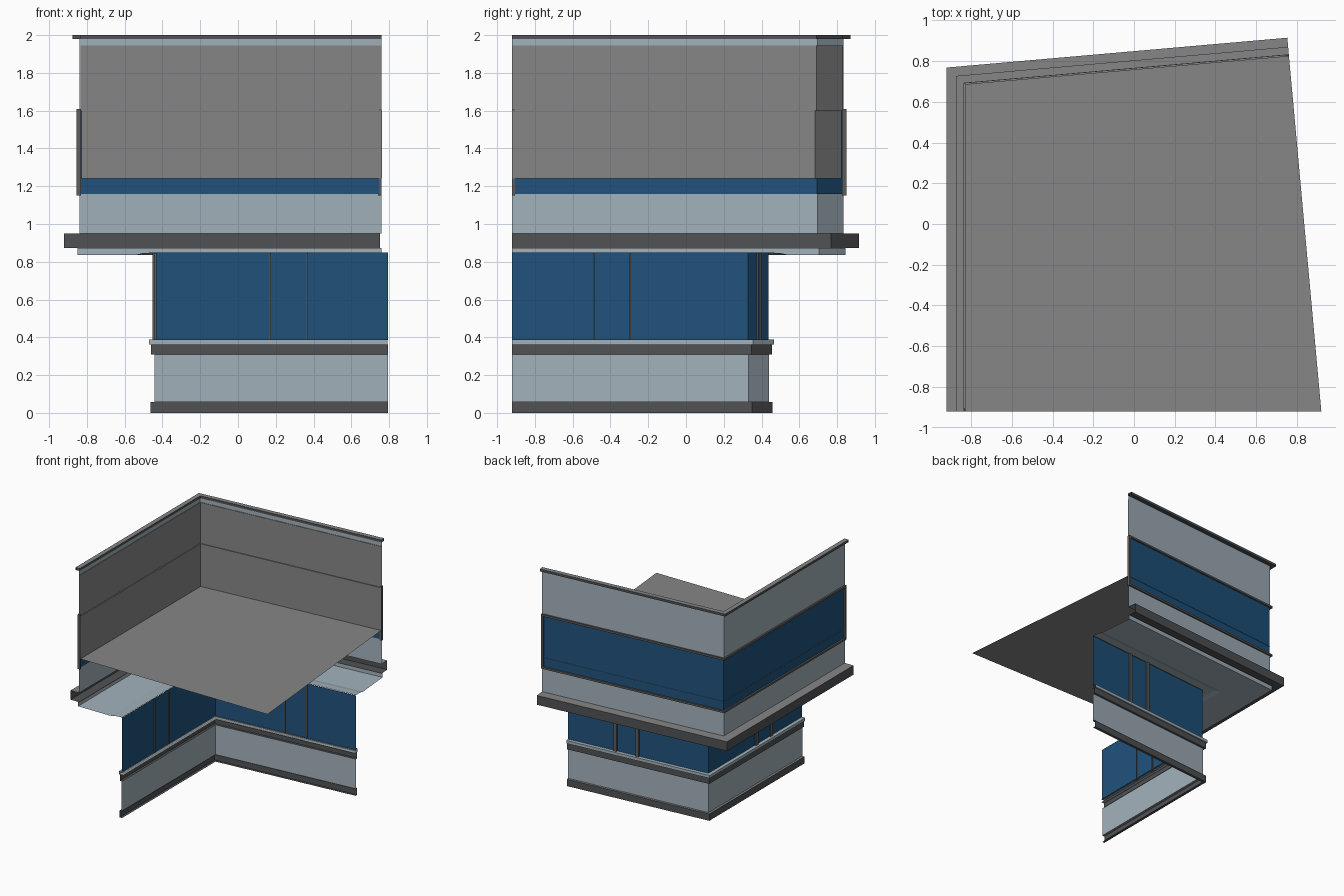
import bpy
import math

if "Cube" in bpy.data.objects:
    bpy.data.objects.remove(bpy.data.objects["Cube"])

ANG = math.radians(5.0)          # the back wall is turned by five degrees
C, S = math.cos(ANG), math.sin(ANG)


def material(name, rgb):
    m = bpy.data.materials.new(name)
    m.diffuse_color = (*rgb, 1)
    m.use_nodes = True
    m.node_tree.nodes["Principled BSDF"].inputs["Base Color"].default_value = m.diffuse_color
    return m


WALL = material("pale blue grey", (0.37, 0.45, 0.50))
GREY = material("mid grey", (0.24, 0.24, 0.24))
DARK = material("dark grey", (0.082, 0.085, 0.09))
FRAME = material("frame grey", (0.11, 0.11, 0.11))
GLASS = material("deep blue glass", (0.014, 0.085, 0.20))


def left(t, d):
    """Point on the left wall: t from its front end, d inward."""
    return (-0.84 + d, -0.92 + t)


def back(t, d):
    """Point on the back wall: t from its right end, d inward."""
    return (0.76 + S * d - C * t, 0.835 - C * d - S * t)


def corner(d):
    return (-0.84 + d, 0.695 + d * math.tan(ANG) - d / C)


def add(name, verts, faces, mats):
    me = bpy.data.meshes.new(name)
    me.from_pydata(verts, [], faces)
    for m in mats:
        me.materials.append(m)
    me.update()
    ob = bpy.data.objects.new(name, me)
    bpy.context.collection.objects.link(ob)
    return ob


def sweep(name, profile, mat, top=None, trim=0.0):
    """Run an open (inward, height) profile along both walls, mitred at the corner."""
    verts, faces, n = [], [], len(profile)
    for place in (lambda d: left(trim, d), corner, lambda d: back(trim, d)):
        verts += [(*place(d), z) for d, z in profile]
    for k in range(2):
        for i in range(n - 1):
            a, b = k * n + i, (k + 1) * n + i
            faces.append((a, a + 1, b + 1, b))
    ob = add(name, verts, faces, [mat] + ([top] if top else []))
    if top:                       # upper flat faces get the top colour
        zmax = max(z for _, z in profile)
        for p in ob.data.polygons:
            if abs(p.normal.z) > 0.9 and p.center.z > zmax - 0.005:
                p.material_index = 1
    return ob


def post(name, place, t0, t1, d0, d1, z0, z1, mat):
    """Upright bar on one wall."""
    ring = [place(t0, d0), place(t1, d0), place(t1, d1), place(t0, d1)]
    verts = [(*p, z) for z in (z0, z1) for p in ring]
    faces = [(3, 2, 1, 0), (4, 5, 6, 7)]
    faces += [(i, (i + 1) % 4, (i + 1) % 4 + 4, i + 4) for i in range(4)]
    return add(name, verts, faces, [mat])


def channel(d_in, d_out, z0, z1):
    """Projecting band, open on the inside."""
    return [(d_in, z0), (d_out, z0), (d_out, z1), (d_in, z1)]


# Lower storey: plinth, wall, band and sill
sweep("plinth_band", channel(0.40, 0.378, 0.0, 0.058), DARK, GREY)
sweep("lower_wall", [(0.397, 0.058), (0.397, 0.31)], WALL)
sweep("lower_band", channel(0.40, 0.38, 0.31, 0.363), DARK, GREY)
sweep("window_sill", channel(0.41, 0.37, 0.363, 0.388), WALL)

# Lower windows with their mullions
sweep("lower_glass", [(0.40, 0.385), (0.40, 0.848)], GLASS)
for label, place in (("left", left), ("back", back)):
    for i, t in enumerate((0.405, 0.60)):
        post(f"{label}_mullion_{i + 1}", place, t, t + 0.03, 0.388, 0.399,
             0.385, 0.846, FRAME)
        post(f"{label}_mullion_rib_{i + 1}", place, t + 0.022, t + 0.03,
             0.399, 0.408, 0.385, 0.846, FRAME)

# Overhang: soffit, ledge and wall under the upper window
sweep("soffit", [(0.40, 0.85), (0.33, 0.845), (0.29, 0.835), (-0.01, 0.835),
                 (-0.01, 0.872)], WALL)
sweep("ledge", channel(0.0, -0.08, 0.872, 0.95), DARK, GREY)
sweep("upper_wall_low", [(0.0, 0.95), (0.0, 1.165)], WALL)

# Upper window band with a frame
sweep("upper_glass", [(0.003, 1.16), (0.003, 1.60)], GLASS, trim=0.01)
sweep("frame_bottom", channel(0.0, -0.014, 1.15, 1.166), FRAME)
sweep("frame_top", channel(0.0, -0.014, 1.594, 1.61), FRAME)
for label, place in (("left", left), ("back", back)):
    post(f"{label}_frame_end", place, 0.0, 0.015, -0.014, 0.009, 1.15, 1.61, FRAME)

# Parapet: outer wall, inner lining and cap
sweep("upper_wall_high", [(0.0, 1.60), (0.0, 1.982)], WALL)
sweep("parapet_lining", [(0.0, 1.945), (0.005, 1.945), (0.005, 1.60),
                         (0.012, 1.60), (0.012, 1.24)], GREY)
sweep("parapet_cap", [(0.0, 1.98), (-0.035, 1.98), (-0.035, 2.0), (0.004, 2.0),
                      (0.004, 1.98)], DARK, GREY)

# Flat roof
roof = [(-0.84, -0.92), (0.92, -0.92), (0.76, 0.835), (-0.84, 0.695)]
add("roof", [(x, y, 1.24) for x, y in roof], [(0, 1, 2, 3)], [GREY])
